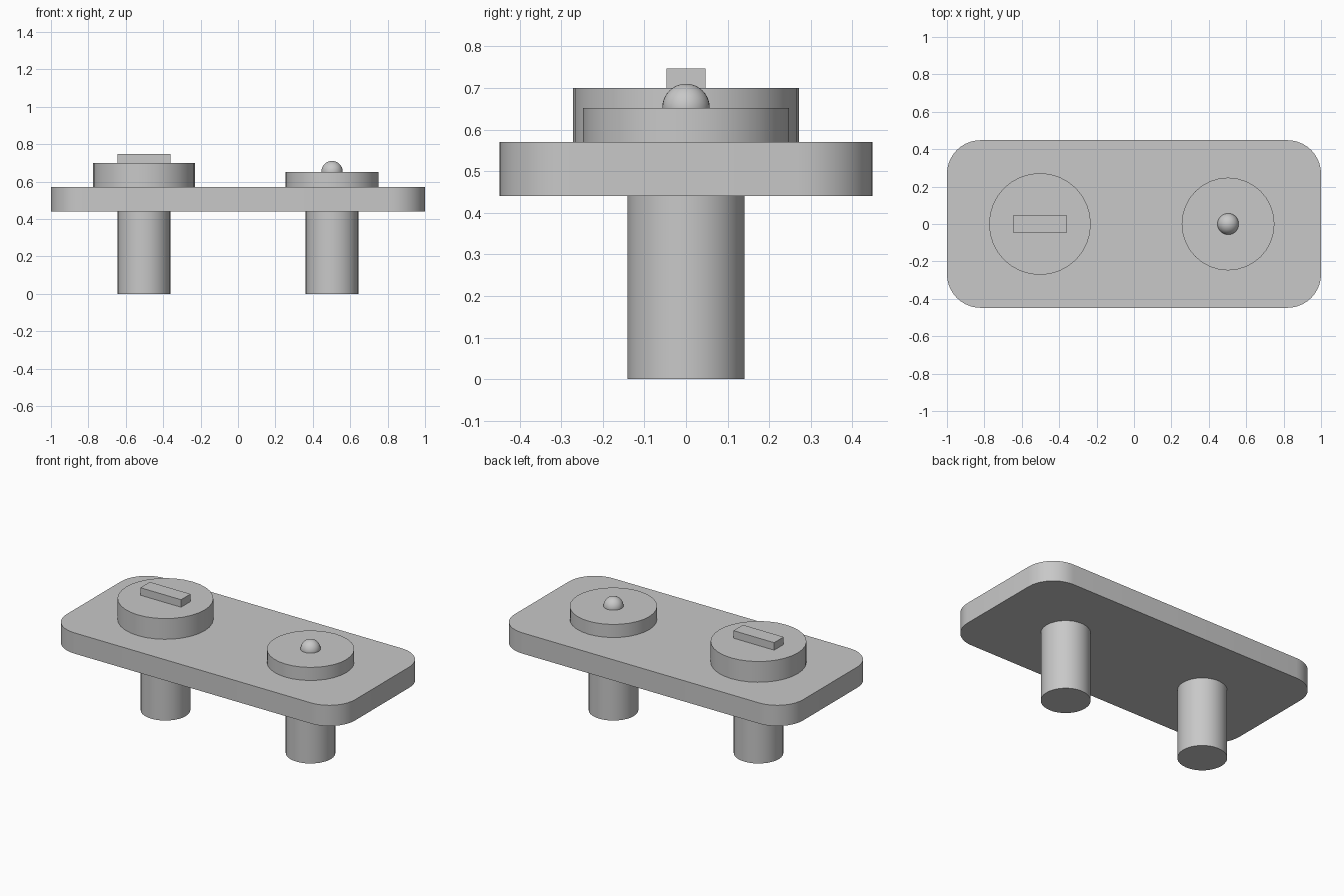
import bpy
import bmesh
import math
from mathutils import Matrix

cube = bpy.data.objects.get("Cube")
if cube:
    bpy.data.objects.remove(cube, do_unlink=True)

# Single plain grey
GREY = (0.58, 0.58, 0.58, 1)
mat = bpy.data.materials.new("plain grey")
mat.use_nodes = True
mat.diffuse_color = GREY
mat.node_tree.nodes["Principled BSDF"].inputs["Base Color"].default_value = GREY


def finish(name, bm, smooth=True):
    mesh = bpy.data.meshes.new(name)
    bm.to_mesh(mesh)
    bm.free()
    mesh.materials.append(mat)
    obj = bpy.data.objects.new(name, mesh)
    bpy.context.collection.objects.link(obj)
    if smooth:
        bpy.ops.object.select_all(action='DESELECT')
        obj.select_set(True)
        bpy.context.view_layer.objects.active = obj
        bpy.ops.object.shade_smooth_by_angle(angle=math.radians(30))
    return obj


def box(name, x, size, z0, z1, corner=0):
    bm = bmesh.new()
    m = Matrix.Translation((x, 0, (z0 + z1) / 2)) @ Matrix.Diagonal((*size, z1 - z0, 1))
    bmesh.ops.create_cube(bm, size=1, matrix=m)
    if corner:
        upright = [e for e in bm.edges
                   if abs(e.verts[0].co.z - e.verts[1].co.z) > 0.01]
        bmesh.ops.bevel(bm, geom=upright, offset=corner, segments=10,
                        profile=0.5, affect='EDGES')
    return finish(name, bm, corner > 0)


def cylinder(name, x, radius, z0, z1):
    bm = bmesh.new()
    bmesh.ops.create_cone(bm, cap_ends=True, segments=32, radius1=radius,
                          radius2=radius, depth=z1 - z0,
                          matrix=Matrix.Translation((x, 0, (z0 + z1) / 2)))
    return finish(name, bm)


# Rounded base plate
PLATE_LOW, PLATE_TOP = 0.44, 0.57
box("base_plate", 0, (2, 0.896), PLATE_LOW, PLATE_TOP, corner=0.18)

# Two pins beneath the plate
for side, x in (("right", -0.503), ("left", 0.503)):
    cylinder(side + "_pin", x, 0.141, 0, PLATE_LOW)

# Tall disc with raised bar
cylinder("tall_disc", -0.503, 0.272, PLATE_TOP, 0.70)
box("raised_bar", -0.503, (0.282, 0.094), 0.70, 0.747)

# Low disc with round knob
cylinder("low_disc", 0.503, 0.248, PLATE_TOP, 0.652)
bm = bmesh.new()
bmesh.ops.create_uvsphere(bm, u_segments=32, v_segments=16, radius=0.057,
                          matrix=Matrix.Translation((0.503, 0, 0.653)))
finish("round_knob", bm)
